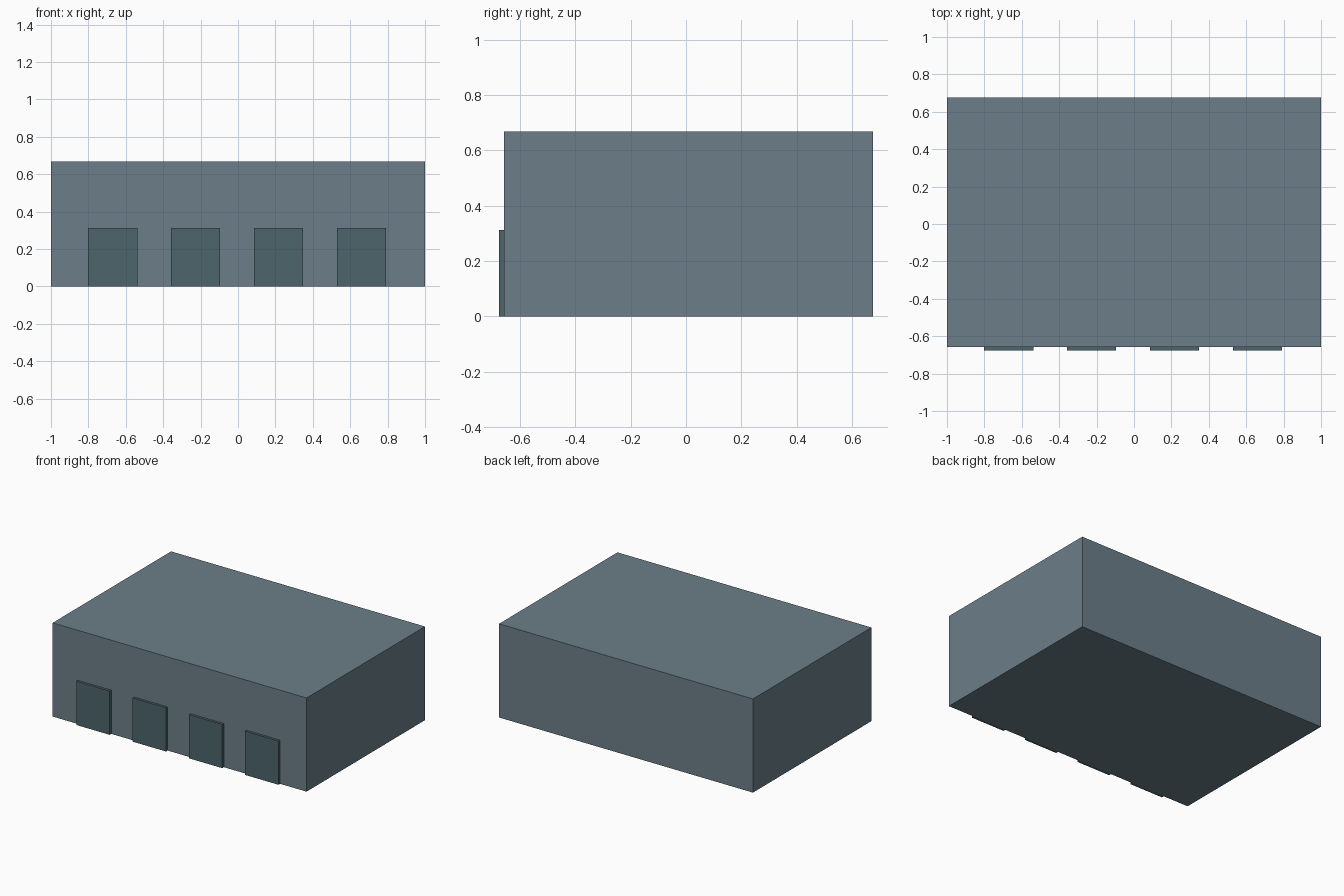
import bpy

if "Cube" in bpy.data.objects:
    bpy.data.objects.remove(bpy.data.objects["Cube"])


def material(name, color):
    mat = bpy.data.materials.new(name)
    mat.diffuse_color = (*color, 1)
    mat.use_nodes = True
    mat.node_tree.nodes["Principled BSDF"].inputs["Base Color"].default_value = mat.diffuse_color
    return mat


def box(name, lo, hi, mat):
    """Box between two opposite corners."""
    bpy.ops.mesh.primitive_cube_add(size=1, location=[(a + b) / 2 for a, b in zip(lo, hi)])
    obj = bpy.context.object
    obj.name = name
    obj.scale = [b - a for a, b in zip(lo, hi)]
    bpy.ops.object.transform_apply(location=False, rotation=False, scale=True)
    obj.data.materials.append(mat)
    return obj


wall_mat = material("wall_grey_blue", (0.15, 0.21, 0.25))
door_mat = material("door_dark_teal", (0.075, 0.13, 0.15))

FRONT, BACK, HEIGHT = -0.657, 0.675, 0.667

# Warehouse body
box("building_body", (-1, FRONT, 0), (1, BACK, HEIGHT), wall_mat)

# Row of four loading doors standing proud of the front wall
WIDTH, DOOR_HEIGHT, PITCH = 0.263, 0.311, 0.443
for i in range(4):
    x = -0.005 + (i - 1.5) * PITCH
    box(f"loading_door_{i + 1}",
        (x - WIDTH / 2, -0.675, 0), (x + WIDTH / 2, FRONT + 0.002, DOOR_HEIGHT), door_mat)
